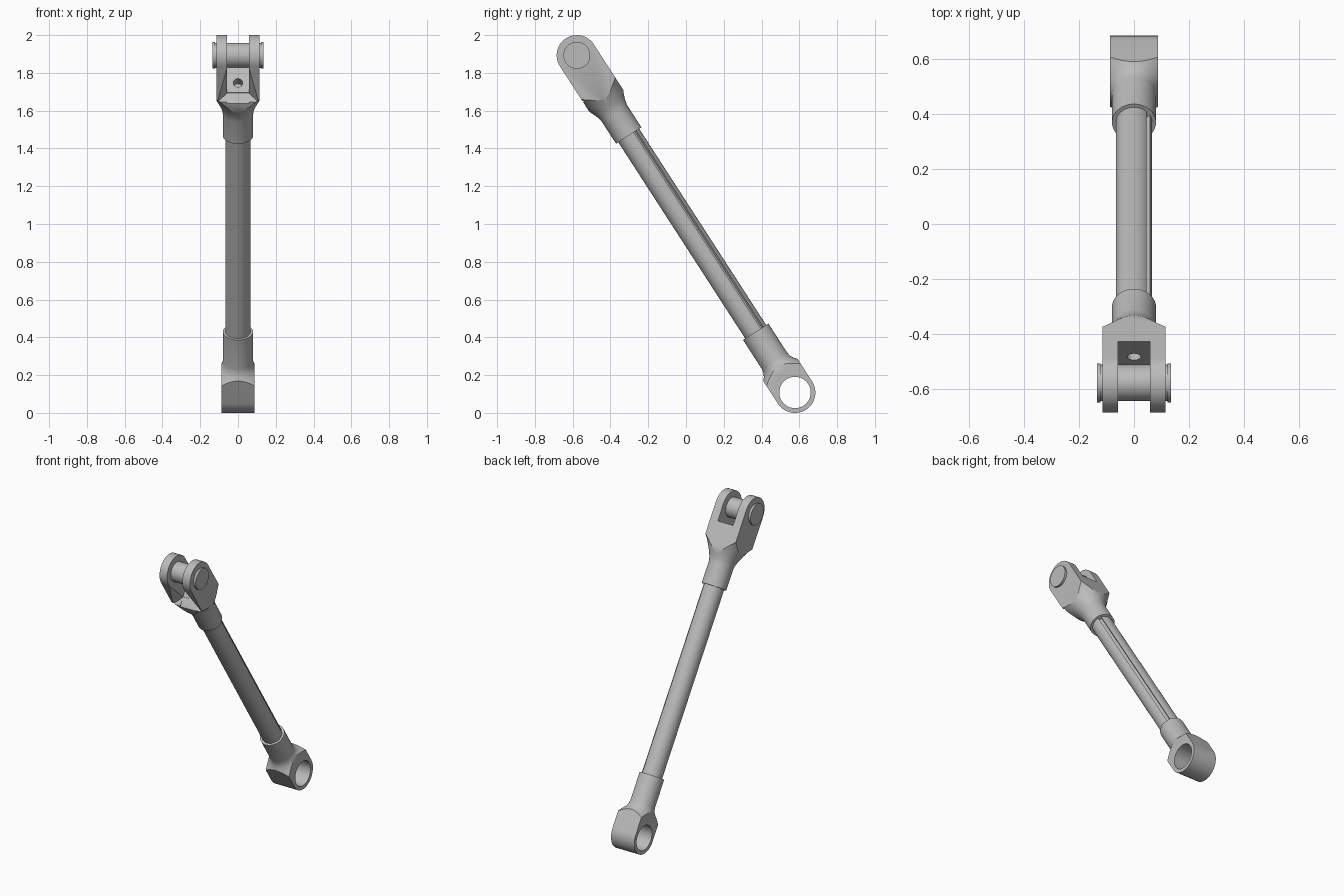
import bpy, bmesh, math
from mathutils import Matrix, Vector

cube = bpy.data.objects.get("Cube")
if cube:
    bpy.data.objects.remove(cube, do_unlink=True)

# Local frame: z runs along the rod from the eye centre to the fork pin
PIN = 2.126
PLACE = Matrix.Translation((0, 0.577, 0.108)) @ Matrix.Rotation(math.radians(32.9), 4, 'X')

steel = bpy.data.materials.new("grey_steel")
steel.use_nodes = True
GREY = (0.5, 0.5, 0.5, 1)
steel.diffuse_color = GREY
steel.node_tree.nodes["Principled BSDF"].inputs["Base Color"].default_value = GREY


def make(name, bm):
    bmesh.ops.recalc_face_normals(bm, faces=bm.faces[:])
    mesh = bpy.data.meshes.new(name)
    bm.to_mesh(mesh)
    bm.free()
    mesh.materials.append(steel)
    ob = bpy.data.objects.new(name, mesh)
    bpy.context.collection.objects.link(ob)
    return ob


def activate(ob):
    bpy.ops.object.select_all(action='DESELECT')
    ob.select_set(True)
    bpy.context.view_layer.objects.active = ob


def boolean(ob, tool, operation='DIFFERENCE'):
    mod = ob.modifiers.new("cut", 'BOOLEAN')
    mod.object, mod.operation, mod.solver = tool, operation, 'EXACT'
    activate(ob)
    bpy.ops.object.modifier_apply(modifier=mod.name)
    bpy.data.objects.remove(tool, do_unlink=True)


def lathe(name, profile, steps=64):
    """Revolve (radius, height) points around z."""
    bm = bmesh.new()
    vs = [bm.verts.new((r, 0, h)) for r, h in profile]
    edges = [bm.edges.new(p) for p in zip(vs, vs[1:])]
    bmesh.ops.spin(bm, geom=vs + edges, cent=(0, 0, 0), axis=(0, 0, 1),
                   angle=math.tau, steps=steps)
    bmesh.ops.remove_doubles(bm, verts=bm.verts[:], dist=1e-5)
    return make(name, bm)


def cylinder(name, radius, length, matrix):
    bm = bmesh.new()
    bmesh.ops.create_cone(bm, cap_ends=True, segments=48, radius1=radius,
                          radius2=radius, depth=length, matrix=matrix)
    return make(name, bm)


def cross_cylinder(name, radius, length, height, x=0):
    return cylinder(name, radius, length,
                    Matrix.Translation((x, 0, height)) @ Matrix.Rotation(math.pi / 2, 4, 'Y'))


def hull(name, points):
    """Convex solid, mirrored over x."""
    bm = bmesh.new()
    for x, y, z in points:
        bm.verts.new((x, y, z))
        bm.verts.new((-x, y, z))
    bmesh.ops.convex_hull(bm, input=bm.verts[:])
    bmesh.ops.dissolve_limit(bm, angle_limit=0.01, verts=bm.verts[:], edges=bm.edges[:])
    return make(name, bm)


def lug(name, half, radius, centre, tail):
    """Flat-sided block with one round end, side outline extruded in x."""
    side = 1 if tail < centre else -1
    outline = [(radius * math.cos(a), centre + side * radius * math.sin(a))
               for a in (math.pi * i / 32 for i in range(33))]
    outline += [(-radius, tail), (radius, tail)]
    bm = bmesh.new()
    face = bm.faces.new([bm.verts.new((-half, y, z)) for y, z in outline])
    out = bmesh.ops.extrude_face_region(bm, geom=[face])
    moved = [g for g in out["geom"] if isinstance(g, bmesh.types.BMVert)]
    bmesh.ops.translate(bm, verts=moved, vec=(2 * half, 0, 0))
    return make(name, bm)


# Rod with a narrow groove along its upper left side
rod = lathe("rod", [(0, 0.3), (0.066, 0.3), (0.066, 1.7), (0, 1.7)])
bm = bmesh.new()
bmesh.ops.create_cube(bm, size=1, matrix=Matrix.Rotation(math.radians(38), 4, 'Z')
                      @ Matrix.Translation((0.066, 0, 1))
                      @ Matrix.Diagonal((0.03, 0.02, 1.6, 1)))
boolean(rod, make("groove_cutter", bm))

# Lower end: turned collar flaring into a flat-sided eye
eye = lug("eye_end", 0.088, 0.108, 0, 0.5)
boolean(eye, lathe("eye_blank", [
    (0, 0.383), (0.08, 0.383), (0.08, 0.2), (0.084, 0.178), (0.094, 0.158),
    (0.11, 0.14), (0.13, 0.12), (0.2, 0.05), (0.2, -0.2), (0, -0.2)]), 'INTERSECT')
boolean(eye, cross_cylinder("eye_bore", 0.083, 0.4, 0))

# Upper end: turned collar flaring into a two-plate fork
fork = lug("fork_end", 0.115, 0.107, PIN, 1.5)
boolean(fork, lathe("fork_blank", [
    (0, 1.62), (0.08, 1.62), (0.08, 1.76), (0.086, 1.79), (0.098, 1.82),
    (0.115, 1.855), (0.135, 1.89), (0.16, 1.92), (0.25, 2), (0.25, 2.4), (0, 2.4)]),
    'INTERSECT')

# Slot with a sloping floor, flared on the front side
boolean(fork, hull("slot_cutter", [
    (0.058, -0.15, 1.868), (0.058, 0.15, 2.037), (0.058, 0.15, 2.4), (0.058, -0.15, 2.4)]))
boolean(fork, hull("flare_cutter", [
    (0.057, -0.107, 2.12), (0.057, -0.13, 2.12), (0.11, -0.107, 1.9),
    (0.11, -0.13, 1.9), (0.057, -0.05, 1.92)]))

# Small drilled hole in the slot floor
normal = Vector((0, -0.49, 0.87))
boolean(fork, cylinder("drill", 0.025, 0.12, Matrix.Translation((0, 0, 1.953))
                       @ normal.to_track_quat('Z', 'Y').to_matrix().to_4x4()))

# Pin and its end caps
pin = cross_cylinder("pin", 0.066, 0.25, PIN)
parts = [rod, eye, fork, pin]
for side, label in ((1, "left"), (-1, "right")):
    parts.append(cross_cylinder(label + "_pin_cap", 0.071, 0.012, PIN, side * 0.128))

# Tilt into place and shade
for ob in parts:
    ob.data.transform(PLACE)
    activate(ob)
    bpy.ops.object.shade_smooth_by_angle(angle=math.radians(30))
